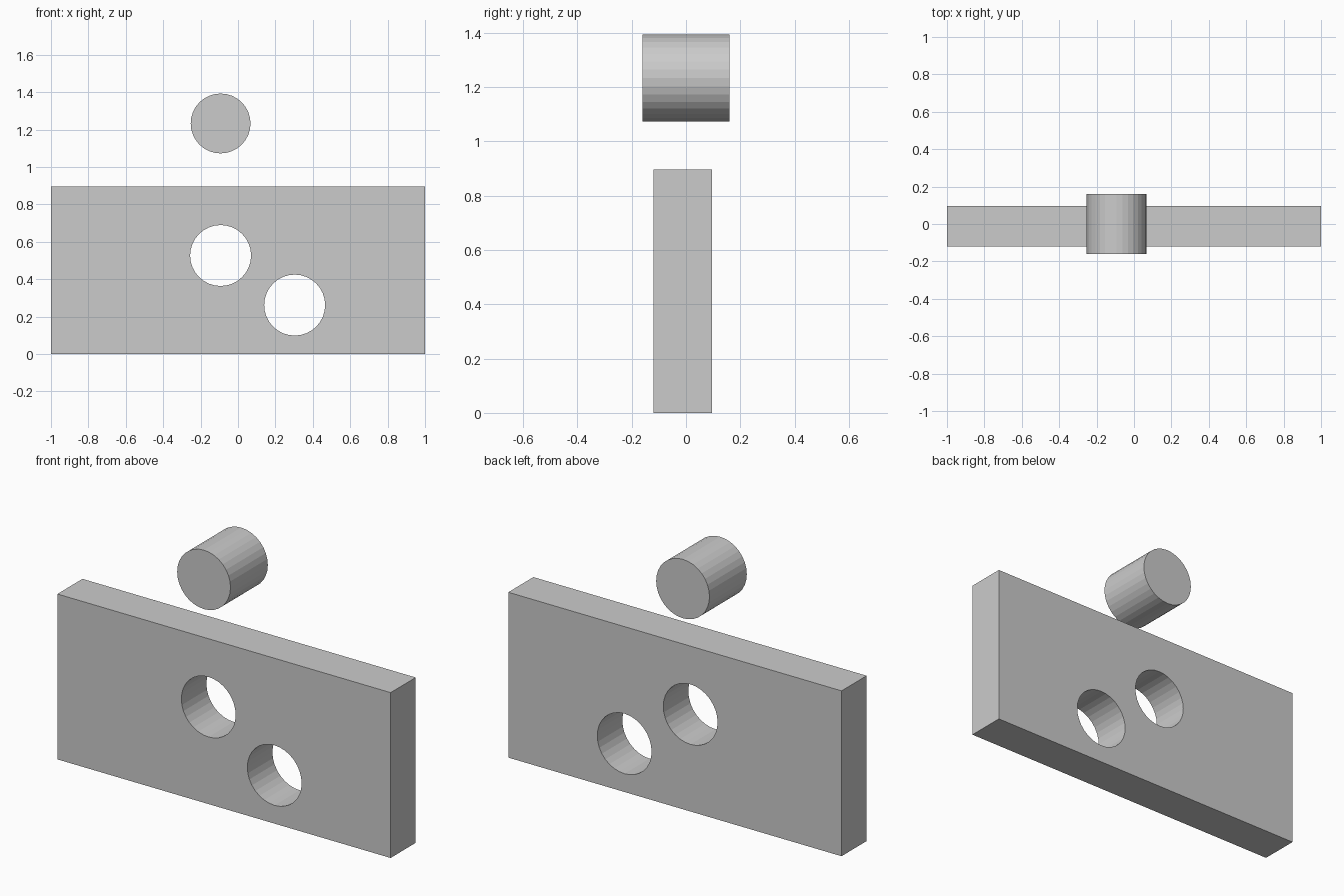
import bpy
from math import pi

if "Cube" in bpy.data.objects:
    bpy.data.objects.remove(bpy.data.objects["Cube"])


def cylinder(name, x, z, radius, depth):
    """Flat-faced 32-sided cylinder lying along y."""
    bpy.ops.mesh.primitive_cylinder_add(
        vertices=32, radius=radius, depth=depth,
        location=(x, 0, z), rotation=(pi / 2, 0, 0))
    obj = bpy.context.object
    obj.name = name
    return obj


# Upright plate
Y0, Y1, HEIGHT = -0.12, 0.095, 0.897
bpy.ops.mesh.primitive_cube_add(size=1, location=(0, (Y0 + Y1) / 2, HEIGHT / 2))
plate = bpy.context.object
plate.name = "plate"
plate.scale = (2, Y1 - Y0, HEIGHT)
bpy.ops.object.transform_apply(location=False, rotation=False, scale=True)

# Two round through-holes
for i, (x, z) in enumerate([(-0.093, 0.527), (0.303, 0.262)], 1):
    cutter = cylinder(f"hole_cutter_{i}", x, z, 0.163, 0.6)
    cutter.hide_render = True
    cutter.display_type = 'WIRE'
    mod = plate.modifiers.new(f"hole_{i}", 'BOOLEAN')
    mod.operation = 'DIFFERENCE'
    mod.solver = 'EXACT'
    mod.object = cutter

# Loose peg above the upper hole
cylinder("peg", -0.093, 1.233, 0.16, 0.32)
